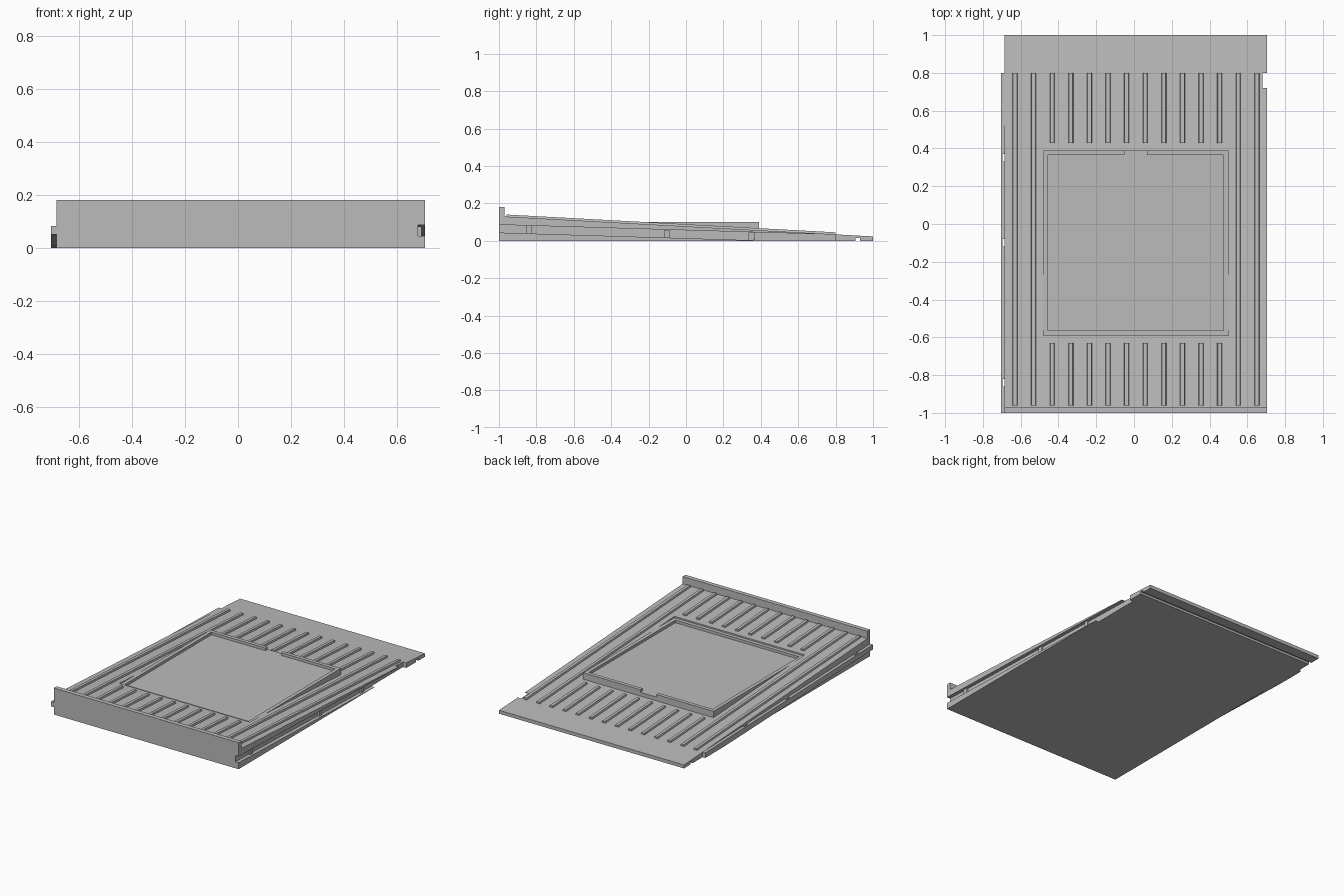
import bpy, bmesh

if "Cube" in bpy.data.objects:
    bpy.data.objects.remove(bpy.data.objects["Cube"])

grey = bpy.data.materials.new("plain grey")
grey.use_nodes = True
COLOUR = (0.5, 0.5, 0.5, 1)
grey.diffuse_color = COLOUR
grey.node_tree.nodes["Principled BSDF"].inputs["Base Color"].default_value = COLOUR


def roof(y):
    """Height of the sloping top surface."""
    return 0.13 - 0.054 * (y + 0.97)


def prism(name, x0, x1, profile, inset=None):
    """Extrude a (y, z) profile along x; inset narrows the upper corners."""
    bm = bmesh.new()
    ends = []
    for x, side in ((x0, 1), (x1, -1)):
        ends.append([bm.verts.new((x + side * (inset[i] if inset else 0), y, z))
                     for i, (y, z) in enumerate(profile)])
    a, b = ends
    n = len(profile)
    bm.faces.new(a)
    bm.faces.new(b[::-1])
    for i in range(n):
        j = (i + 1) % n
        bm.faces.new((a[i], b[i], b[j], a[j]))
    bmesh.ops.recalc_face_normals(bm, faces=bm.faces)
    mesh = bpy.data.meshes.new(name)
    bm.to_mesh(mesh)
    bm.free()
    mesh.materials.append(grey)
    obj = bpy.data.objects.new(name, mesh)
    bpy.context.collection.objects.link(obj)
    return obj


def box(name, x0, x1, y0, y1, z0, z1):
    return prism(name, x0, x1, [(y0, z0), (y1, z0), (y1, z1), (y0, z1)])


def cut(target, cutter):
    """Subtract the cutter and remove it."""
    mod = target.modifiers.new("cut", "BOOLEAN")
    mod.operation = "DIFFERENCE"
    mod.solver = "EXACT"
    mod.object = cutter
    bpy.context.view_layer.objects.active = target
    bpy.ops.object.modifier_apply(modifier=mod.name)
    bpy.data.objects.remove(cutter)


LEFT, RIGHT, WALL = -0.685, 0.705, -0.97
LOCKS = (-0.84, -0.1, 0.35)

# Wedge body with upright front wall and a slot under the back lip
body = prism("wedge_body", LEFT, RIGHT, [
    (-1, 0), (-1, 0.18), (WALL, 0.18), (WALL, roof(WALL)), (1, roof(1)), (1, 0),
    (0.93, 0), (0.93, 0.015), (0.905, 0.015), (0.905, 0)])

# Sloping side groove and its open back end
cut(body, prism("groove_cutter", 0.68, 0.8, [
    (-1.1, 0.047), (-1.1, 0.089), (0.76, 0.034), (0.76, -0.009)]))
cut(body, box("notch_cutter", 0.68, 0.8, 0.72, 0.8, -0.1, 0.3))

# Pocket for the level platform
cut(body, box("pocket_cutter", -0.48, 0.5, -0.59, 0.39, 0.05, 0.4))

# Level platform with a shallow tray and a gap in its back rim
platform = box("level_platform", -0.48, 0.5, -0.59, 0.39, 0.05, 0.1)
cut(platform, box("tray_cutter", -0.455, 0.475, -0.565, 0.365, 0.082, 0.3))
cut(platform, box("gap_cutter", -0.05, 0.07, 0.3, 0.5, 0.082, 0.3))

# Side tongue with locking notches
tongue = prism("side_tongue", -0.705, LEFT, [
    (-1, 0.05), (-1, 0.083), (0.8, 0.034), (0.8, 0), (0.6, 0)])
for y in LOCKS:
    cut(tongue, box("lock_cutter", -0.696, -0.68, y - 0.02, y + 0.02, -0.1, 0.3))

# Matching locking bumps inside the groove
for y in LOCKS:
    z = 0.044 - 0.03 * (y + 1)
    box("lock_bump", 0.68, 0.692, y - 0.015, y + 0.015, max(z, 0.002), z + 0.042)


# Raised ribs following the slope
def rib(x, y0, y1):
    prism("roof_rib", x - 0.014, x + 0.014, [
        (y0, roof(y0) - 0.004), (y1, roof(y1) - 0.004),
        (y1, roof(y1) + 0.011), (y0, roof(y0) + 0.011)], (0, 0, 0.004, 0.004))


for i in range(14):
    x = -0.63 + 0.0985 * i
    if 2 <= i < 12:
        rib(x, -0.96, -0.63)
        rib(x, 0.43, 0.8)
    else:
        rib(x, -0.96, 0.8)
